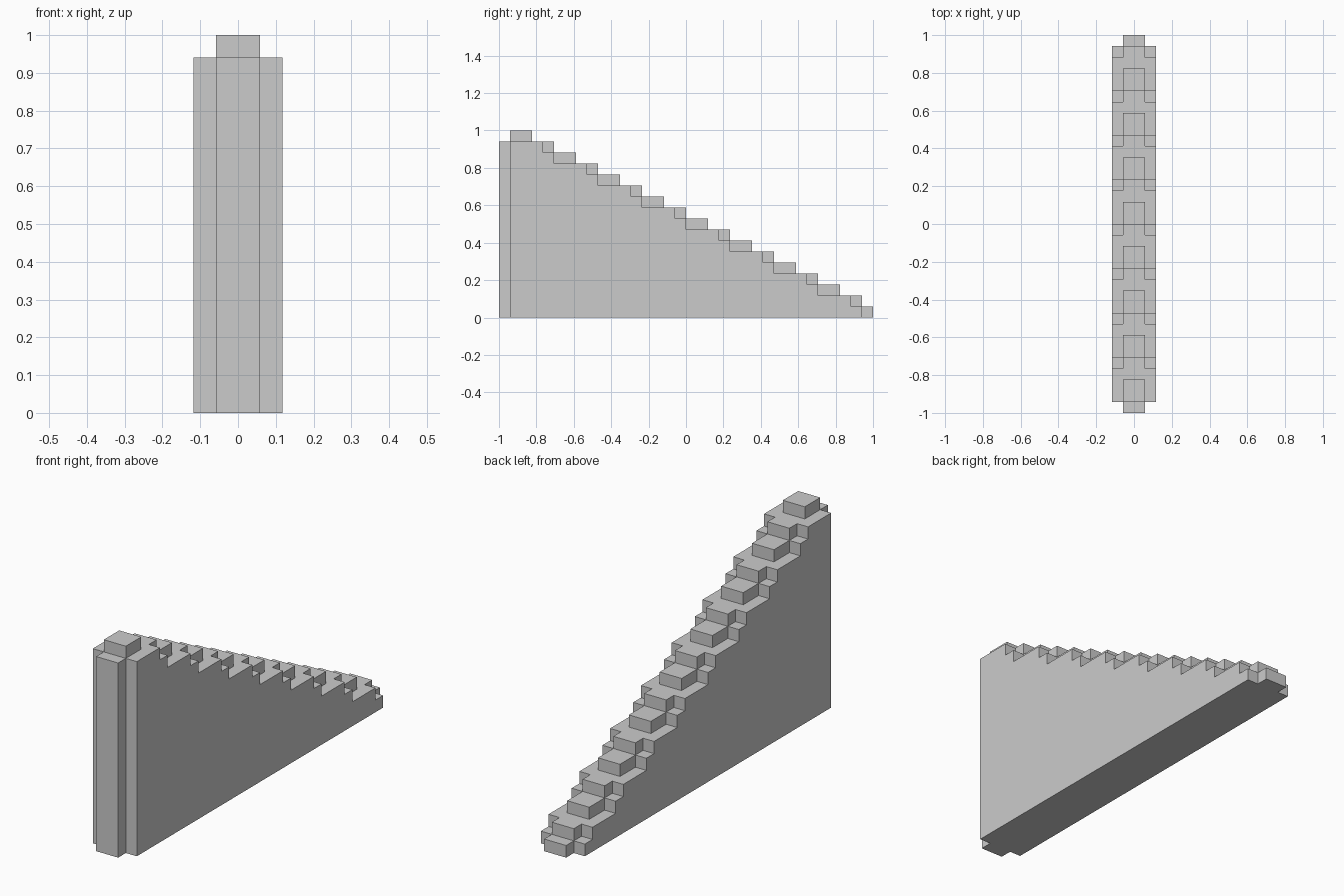
import bpy, bmesh, math
from mathutils import Vector

if "Cube" in bpy.data.objects:
    bpy.data.objects.remove(bpy.data.objects["Cube"])

U = 1 / 17          # block size
LAYERS = 17


def layer_cells(n):
    """Blocks of one course: a long narrow core with a wider body around it."""
    if n == 0:
        core_end, body_end = 17, 16
    else:
        core_end = 18 - 2 * n
        body_end = core_end - (1 if n % 2 else 2)
    core_start = -16 if n == LAYERS - 1 else -17
    cells = {(x, y, n) for x in (-1, 0) for y in range(core_start, core_end)}
    cells |= {(x, y, n) for x in range(-2, 2) for y in range(-16, body_end)}
    return cells


def block_shell(name, cells):
    """Outer skin of a set of blocks, with flat areas merged."""
    bm = bmesh.new()
    verts = {}

    def vert(p):
        key = tuple(round(c) for c in p)
        if key not in verts:
            verts[key] = bm.verts.new(Vector(key) * U)
        return verts[key]

    for cell in cells:
        for axis in range(3):
            for side in (0, 1):
                near = list(cell)
                near[axis] += 2 * side - 1
                if tuple(near) in cells:
                    continue
                b, c = (axis + 1) % 3, (axis + 2) % 3
                corners = []
                for db, dc in ((0, 0), (1, 0), (1, 1), (0, 1)):
                    p = list(cell)
                    p[axis] += side
                    p[b] += db
                    p[c] += dc
                    corners.append(vert(p))
                bm.faces.new(corners if side else corners[::-1])
    bmesh.ops.dissolve_limit(bm, angle_limit=math.radians(1),
                             verts=bm.verts[:], edges=bm.edges[:])
    mesh = bpy.data.meshes.new(name)
    bm.to_mesh(mesh)
    bm.free()
    obj = bpy.data.objects.new(name, mesh)
    bpy.context.collection.objects.link(obj)
    return obj


# Sloping stepped wall, course by course
cells = set()
for n in range(LAYERS):
    cells |= layer_cells(n)
block_shell("stepped_wall_slope", cells)
